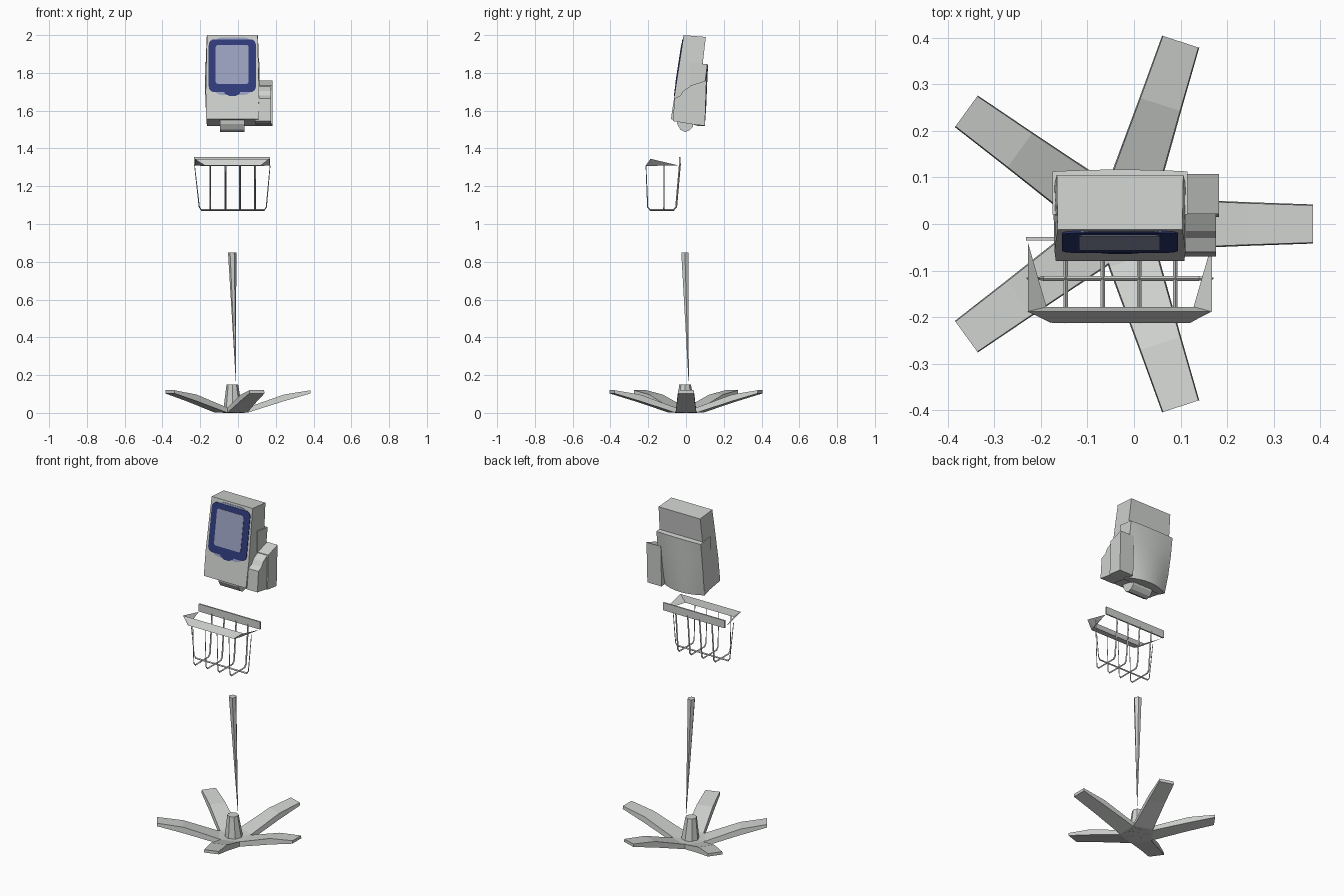
import bpy, bmesh, math
from mathutils import Vector

if "Cube" in bpy.data.objects:
    bpy.data.objects.remove(bpy.data.objects["Cube"])


def material(name, rgb):
    m = bpy.data.materials.new(name)
    m.diffuse_color = (*rgb, 1)
    m.use_nodes = True
    m.node_tree.nodes["Principled BSDF"].inputs["Base Color"].default_value = m.diffuse_color
    return m


GREY = material("light grey", (0.62, 0.64, 0.62))
BLUE = material("navy blue", (0.03, 0.045, 0.20))
GLASS = material("pale lavender", (0.33, 0.36, 0.53))


def build(name, verts, faces, mat=GREY, smooth=False):
    me = bpy.data.meshes.new(name)
    me.from_pydata([tuple(v) for v in verts], [], faces)
    bm = bmesh.new()
    bm.from_mesh(me)
    bmesh.ops.recalc_face_normals(bm, faces=bm.faces)
    bm.to_mesh(me)
    bm.free()
    me.materials.append(mat)
    for p in me.polygons:
        p.use_smooth = smooth
    ob = bpy.data.objects.new(name, me)
    bpy.context.collection.objects.link(ob)
    if smooth:
        bpy.context.view_layer.objects.active = ob
        ob.select_set(True)
        bpy.ops.object.shade_smooth_by_angle(angle=math.radians(30))
        ob.select_set(False)
    return ob


def loft(name, rings, mat=GREY, smooth=False):
    """Skin equal-length closed rings and cap both ends."""
    n = len(rings[0])
    verts = [v for r in rings for v in r]
    faces = [(k*n + i, k*n + (i+1) % n, (k+1)*n + (i+1) % n, (k+1)*n + i)
             for k in range(len(rings) - 1) for i in range(n)]
    faces += [tuple(range(n)), tuple(range((len(rings)-1)*n, len(rings)*n))]
    return build(name, verts, faces, mat, smooth)


def prism(name, profile, x0, x1):
    """Side profile (y, z) extruded along x."""
    return loft(name, [[(x, y, z) for y, z in profile] for x in (x0, x1)])


def ring(cx, cy, z, r, n):
    return [(cx + r*math.cos(2*math.pi*i/n), cy + r*math.sin(2*math.pi*i/n), z) for i in range(n)]


def wire(name, pts, radii, flat):
    """Four-sided rod along a planar path; flat is the plane's normal."""
    pts = [Vector(p) for p in pts]
    flat = Vector(flat)
    rings = []
    for i, (p, r) in enumerate(zip(pts, radii)):
        d = (pts[min(i+1, len(pts)-1)] - pts[max(i-1, 0)]).normalized()
        s = d.cross(flat)
        rings.append([p + flat*r, p + s*r, p - flat*r, p - s*r])
    return loft(name, rings)


# --- five-legged base ---
CX = -0.027
for k in range(5):
    a = math.radians(72*k)
    ca, sa = math.cos(a), math.sin(a)
    # radius, half width, underside z, top z
    stations = [(0.0, 0.055, 0.0, 0.022), (0.08, 0.055, 0.002, 0.03),
                (0.27, 0.047, 0.062, 0.097), (0.412, 0.042, 0.103, 0.12)]
    rings = [[(CX + r*ca - t*sa, r*sa + t*ca, z)
              for t, z in ((-w, lo), (w, lo), (w*0.95, hi), (-w*0.95, hi))]
             for r, w, lo, hi in stations]
    loft(f"base_leg_{k+1}", rings)
loft("base_hub", [ring(CX, 0, 0.005, 0.052, 8), ring(-0.03, -0.005, 0.15, 0.031, 8)])

# --- tapering pole ---
loft("pole", [ring(-0.011, 0.014, 0.17, 0.001, 6), ring(-0.031, -0.006, 0.85, 0.022, 6)])

# --- wire basket ---
prism("basket_back_plate", [(-0.036, 1.31), (-0.028, 1.31), (-0.028, 1.355), (-0.036, 1.355)],
      -0.232, 0.17)
loft("basket_front_rim", [
    [(-0.175, -0.213, 1.31), (-0.23, -0.188, 1.345), (-0.19, -0.178, 1.308)],
    [(0.12, -0.213, 1.31), (0.165, -0.188, 1.345), (0.13, -0.178, 1.308)]])
for name, s in (("left", -1), ("right", 1)):
    mid, hw = -0.03, 0.2
    tip = [(mid + s*hw*f, y, z) for f, y, z in
           ((0.99, -0.04, 1.31), (0.99, -0.188, 1.345), (0.82, -0.176, 1.308), (0.74, -0.213, 1.308))]
    build(f"basket_{name}_rim", tip, [(0, 1, 2), (0, 1, 3), (0, 2, 3), (1, 2, 3)])
for i, x in enumerate((-0.147, -0.067, 0.011, 0.089)):
    wire(f"basket_wire_{i+1}",
         [(x, -0.212, 1.31), (x, -0.203, 1.09), (x, -0.19, 1.075), (x, -0.065, 1.075),
          (x, -0.052, 1.09), (x, -0.032, 1.32)],
         [0.002, 0.003, 0.005, 0.005, 0.005, 0.005], (1, 0, 0))
wire("basket_cross_wire",
     [(-0.23, -0.117, 1.31), (-0.205, -0.117, 1.09), (-0.195, -0.117, 1.075),
      (0.14, -0.117, 1.075), (0.15, -0.117, 1.09), (0.17, -0.117, 1.31)],
     [0.002, 0.003, 0.005, 0.005, 0.003, 0.002], (0, 1, 0))

# --- monitor front body, narrower at the top ---
MX = -0.03


def section(z, hw_front, hw_back, y_front, y_back, z_back):
    return [(MX - hw_front, y_front, z), (MX + hw_front, y_front, z),
            (MX + hw_back, y_back, z_back), (MX - hw_back, y_back, z_back)]


loft("monitor_body", [
    section(1.555, 0.138, 0.136, -0.08, 0.06, 1.53),
    section(1.70, 0.141, 0.144, -0.058, 0.075, 1.70),
    section(1.85, 0.138, 0.141, -0.035, 0.088, 1.845),
    section(2.0, 0.134, 0.136, -0.012, 0.105, 1.99)])

# --- bulging rear shell, rounder toward the bottom ---
rings = []
for z, hw, yb, curve in ((1.52, 0.134, 0.10, 0.04), (1.62, 0.141, 0.107, 0.026),
                         (1.74, 0.145, 0.112, 0.013), (1.845, 0.145, 0.117, 0.004)):
    back = [(MX + hw*u/4, yb - curve*(u/4)**2, z) for u in range(-4, 5)]
    rings.append(back + [(MX + hw, 0.02, z + 0.012), (MX - hw, 0.02, z + 0.012)])
loft("monitor_rear_shell", rings, smooth=True)

# --- rounded mount under the monitor ---
prism("monitor_mount", [(-0.05, 1.55), (-0.047, 1.53), (-0.03, 1.50), (-0.005, 1.487),
                        (0.018, 1.495), (0.036, 1.515), (0.042, 1.55)], -0.095, 0.035)

# --- accessory holder on the right side ---
prism("holder_back", [(0.015, 1.53), (0.10, 1.52), (0.108, 1.76), (0.022, 1.732)], 0.09, 0.183)
prism("holder_front", [(-0.07, 1.545), (0.02, 1.53), (0.025, 1.73), (-0.015, 1.705),
                       (-0.03, 1.68), (-0.06, 1.665)], 0.09, 0.176)


# --- screen plates on the tilted front face ---
def plate(name, outline, lift, mat):
    rings = [[(x, -0.08 + (z - 1.555)*0.153 - d, z) for x, z in outline]
             for d in (-0.001, lift)]
    return loft(name, rings, mat)


def rounded(x0, x1, z0, z1, c, n=4):
    pts = []
    for q, (x, z) in enumerate(((x1-c, z1-c), (x0+c, z1-c), (x0+c, z0+c), (x1-c, z0+c))):
        for i in range(n + 1):
            a = math.pi/2*(q + i/n)
            pts.append((x + c*math.cos(a), z + c*math.sin(a)))
    return pts


plate("screen_trim", rounded(-0.135, 0.08, 1.683, 1.988, 0.05), 0.002, GLASS)
plate("screen_bezel", rounded(-0.155, 0.095, 1.698, 1.978, 0.03), 0.004, BLUE)
plate("screen_bezel_chin", [(-0.075, 1.72), (-0.07, 1.69), (-0.045, 1.677),
                            (-0.015, 1.677), (0.01, 1.69), (0.015, 1.72)], 0.0035, BLUE)
plate("screen_glass", rounded(-0.118, 0.056, 1.742, 1.948, 0.012), 0.006, GLASS)
